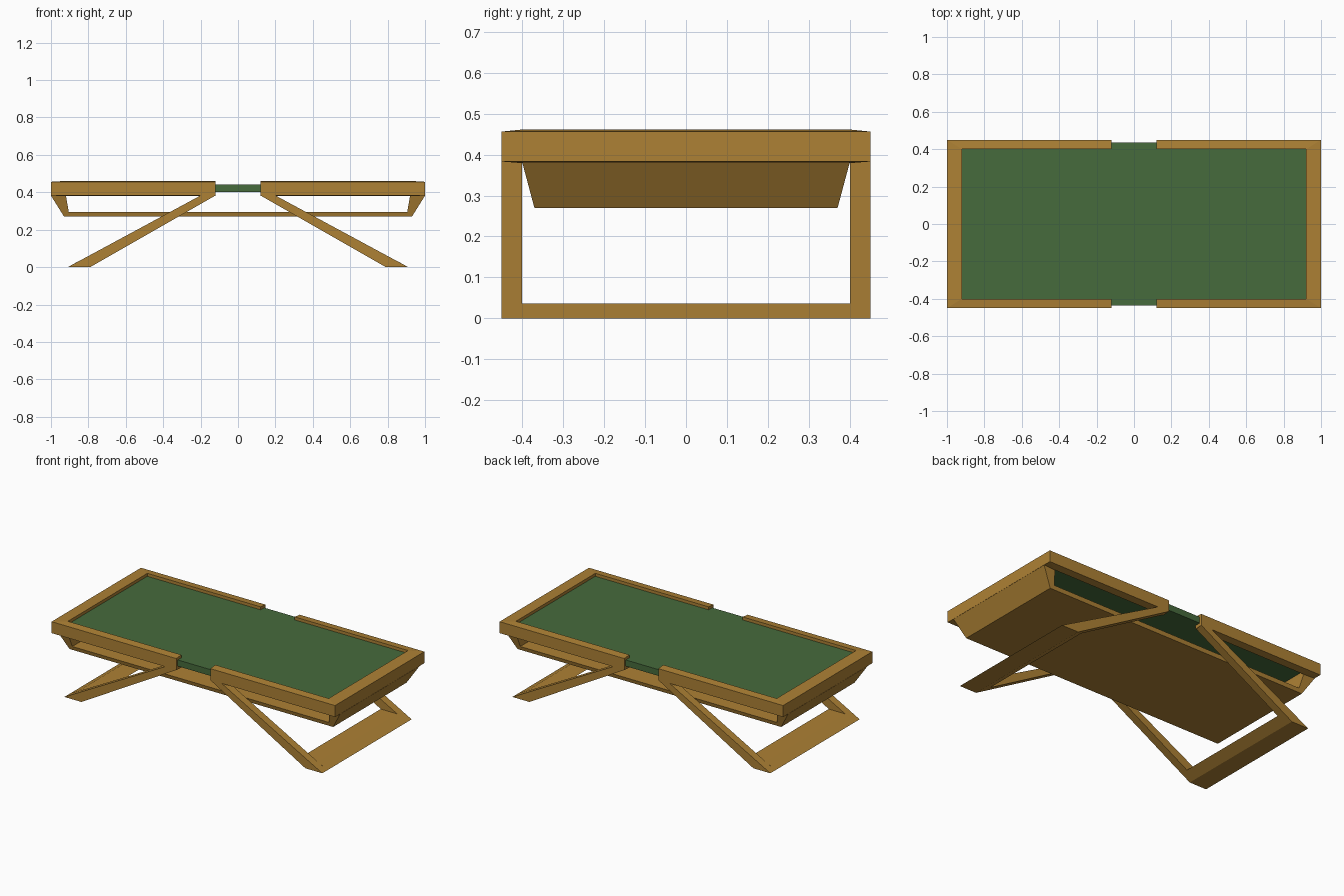
import bpy, bmesh

if "Cube" in bpy.data.objects:
    bpy.data.objects.remove(bpy.data.objects["Cube"])


def material(name, color):
    m = bpy.data.materials.new(name)
    m.diffuse_color = (*color, 1)
    m.use_nodes = True
    m.node_tree.nodes["Principled BSDF"].inputs["Base Color"].default_value = m.diffuse_color
    return m


WOOD = material("warm wood", (0.42, 0.22, 0.035))
GREEN = material("dark green", (0.062, 0.145, 0.045))


def prism(name, points, offset, mat, adjust=None, mirror=None):
    """Extrude a closed outline by an offset; adjust may move each vertex."""
    bm = bmesh.new()
    n = len(points)
    a = [bm.verts.new(p) for p in points]
    b = [bm.verts.new([p[i] + offset[i] for i in range(3)]) for p in points]
    bm.faces.new(a)
    bm.faces.new(b[::-1])
    for i in range(n):
        j = (i + 1) % n
        bm.faces.new((a[i], b[i], b[j], a[j]))
    if adjust:
        for v in bm.verts:
            adjust(v.co)
    bmesh.ops.recalc_face_normals(bm, faces=bm.faces)
    # triangulate the concave outlines cleanly
    bmesh.ops.triangulate(bm, faces=[f for f in bm.faces if len(f.verts) > 4])
    me = bpy.data.meshes.new(name)
    bm.to_mesh(me)
    bm.free()
    me.materials.append(mat)
    ob = bpy.data.objects.new(name, me)
    bpy.context.collection.objects.link(ob)
    if mirror:
        m = ob.modifiers.new("Mirror", 'MIRROR')
        m.use_axis = mirror
        m.use_mirror_merge = False
    return ob


# Two C-shaped rim halves, slightly thinner along the outer edge
def taper_rim(co):
    inner = abs(co.y) < 0.42
    if co.z > 0.42:
        co.z = 0.461 if inner else 0.456
    else:
        co.z = 0.379 if inner else 0.383


rim = [(0.12, -0.45), (1, -0.45), (1, 0.45), (0.12, 0.45),
       (0.12, 0.40), (0.92, 0.40), (0.92, -0.40), (0.12, -0.40)]
prism("top_rim", [(x, y, 0.38) for x, y in rim], (0, 0, 0.08), WOOD,
      taper_rim, (True, False, False))

# Green table panel held inside the rim
panel = [(-0.94, -0.436), (0.94, -0.436), (0.94, 0.436), (-0.94, 0.436)]
prism("table_panel", [(x, y, 0.402) for x, y in panel], (0, 0, 0.04), GREEN)

# Slanting legs, mirrored to all four corners
leg = [(0.79, 0), (0.91, 0), (0.20, 0.383), (0.12, 0.383)]
prism("leg", [(x, 0.40, z) for x, z in leg], (0, 0.05, 0), WOOD,
      None, (True, True, False))

# Foot bars joining each pair of legs
bar = [(0.79, 0), (0.91, 0), (0.845, 0.036), (0.727, 0.036)]
prism("foot_bar", [(x, -0.40, z) for x, z in bar], (0, 0.80, 0), WOOD,
      None, (True, False, False))


# Hanging shelf with slanted ends, narrowing towards the bottom
def narrow_shelf(co):
    half = 0.37 + 0.03 * (co.z - 0.27) / 0.112
    co.y = half if co.y > 0 else -half


shelf = [(-1, 0.382), (-0.93, 0.27), (0.93, 0.27), (1, 0.382),
         (0.92, 0.382), (0.905, 0.295), (-0.905, 0.295), (-0.92, 0.382)]
prism("hanging_shelf", [(x, -0.40, z) for x, z in shelf], (0, 0.80, 0), WOOD,
      narrow_shelf)
